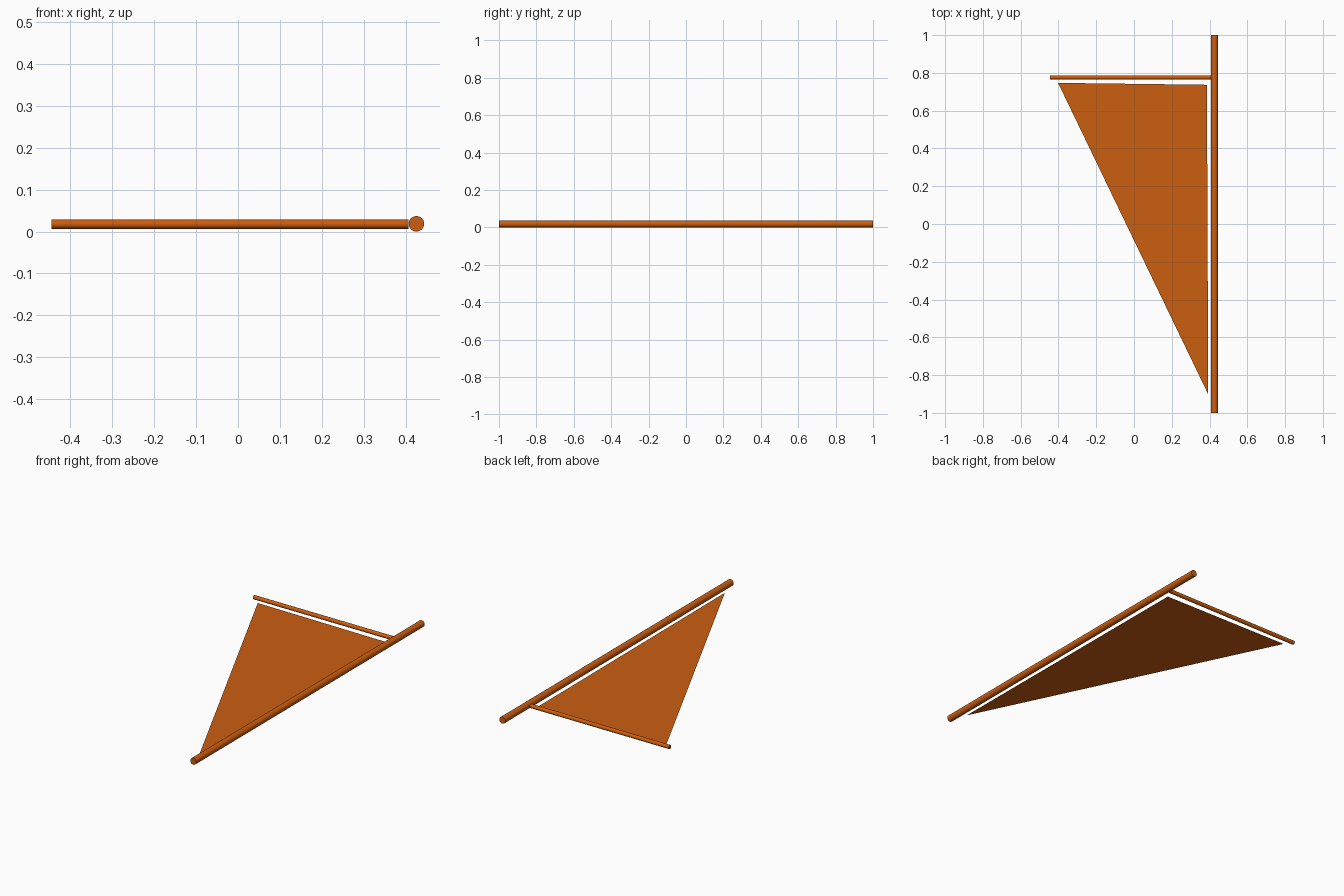
import bpy, math

if "Cube" in bpy.data.objects:
    bpy.data.objects.remove(bpy.data.objects["Cube"])

orange = bpy.data.materials.new("burnt orange")
orange.diffuse_color = (0.60, 0.112, 0.005, 1)
orange.use_nodes = True
orange.node_tree.nodes["Principled BSDF"].inputs["Base Color"].default_value = orange.diffuse_color


def pole(name, center, radius, length, rotation):
    bpy.ops.mesh.primitive_cylinder_add(vertices=24, radius=radius, depth=length,
                                        location=center, rotation=rotation)
    ob = bpy.context.object
    ob.name = name
    ob.data.materials.append(orange)
    bpy.ops.object.shade_smooth_by_angle(angle=math.radians(40))
    return ob


# Long mast lying along y, thinner boom lying along x and butting against it
pole("mast", (0.426, 0, 0.0185), 0.0185, 2.0, (math.pi / 2, 0, 0))
pole("boom", (-0.019, 0.776, 0.0175), 0.011, 0.852, (0, math.pi / 2, 0))

# Flat triangular sail sheet between them
mesh = bpy.data.meshes.new("sail")
mesh.from_pydata([(-0.402, 0.747, 0.0075), (0.393, -0.902, 0.0075), (0.386, 0.737, 0.0075)],
                 [], [(0, 1, 2)])
mesh.materials.append(orange)
bpy.context.collection.objects.link(bpy.data.objects.new("sail", mesh))
